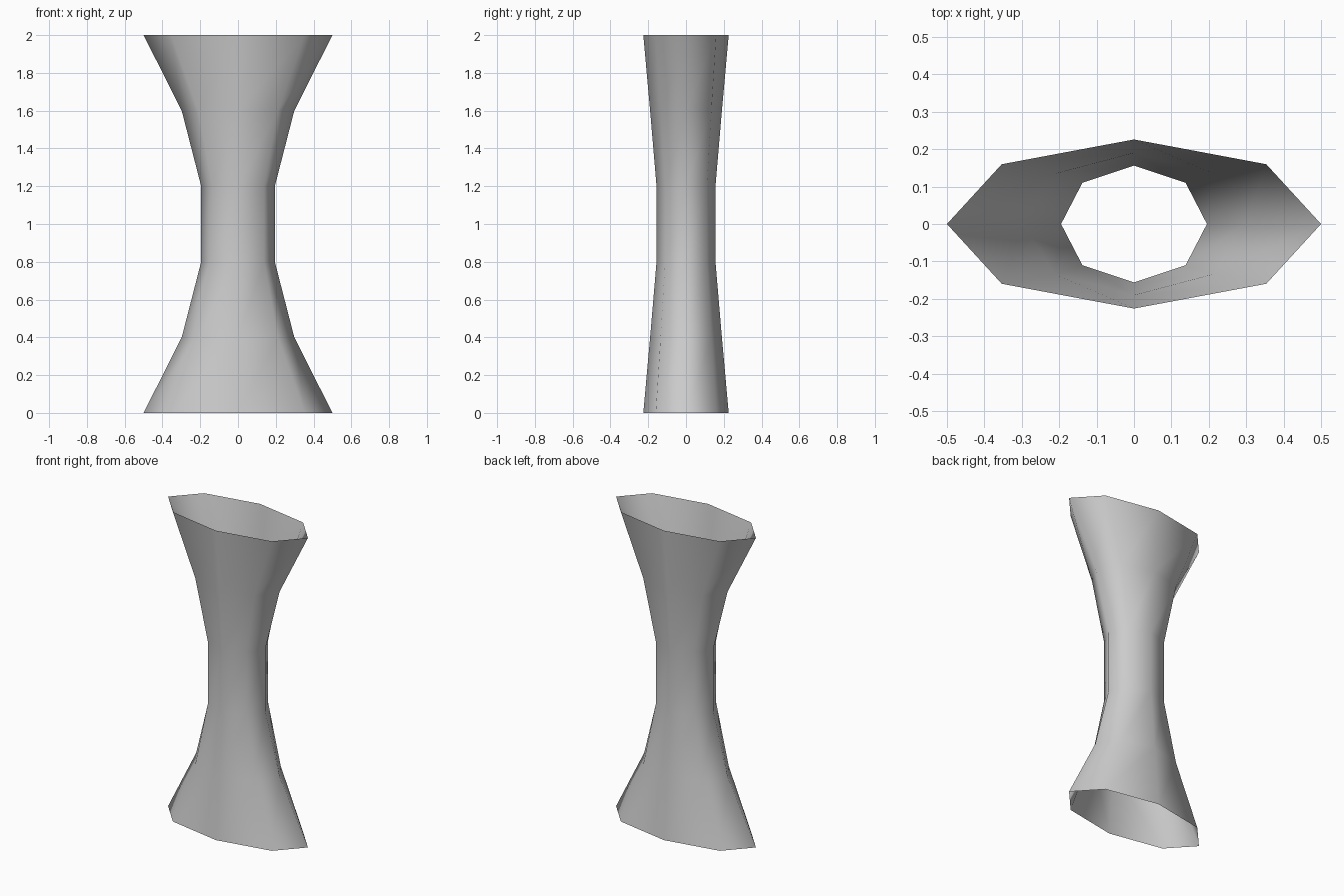
import bpy, bmesh
from math import cos, sin, pi

if "Cube" in bpy.data.objects:
    bpy.data.objects.remove(bpy.data.objects["Cube"])

SIDES = 8
# Half profile as (height, x radius, y radius); mirrored about mid height
half = [(0.0, 0.5, 0.226), (0.4, 0.298, 0.19), (0.8, 0.195, 0.156)]
profile = half + [(2 - z, rx, ry) for z, rx, ry in reversed(half)]

# Open waisted tube: stacked elliptical octagon rings, joined by quads
bm = bmesh.new()
rings = [[bm.verts.new((rx * cos(2 * pi * i / SIDES), ry * sin(2 * pi * i / SIDES), z))
          for i in range(SIDES)] for z, rx, ry in profile]
for low, high in zip(rings, rings[1:]):
    for i in range(SIDES):
        j = (i + 1) % SIDES
        bm.faces.new((low[i], low[j], high[j], high[i])).smooth = True

mesh = bpy.data.meshes.new("waisted_tube")
bm.to_mesh(mesh)
bm.free()
tube = bpy.data.objects.new("waisted_tube", mesh)
bpy.context.collection.objects.link(tube)
